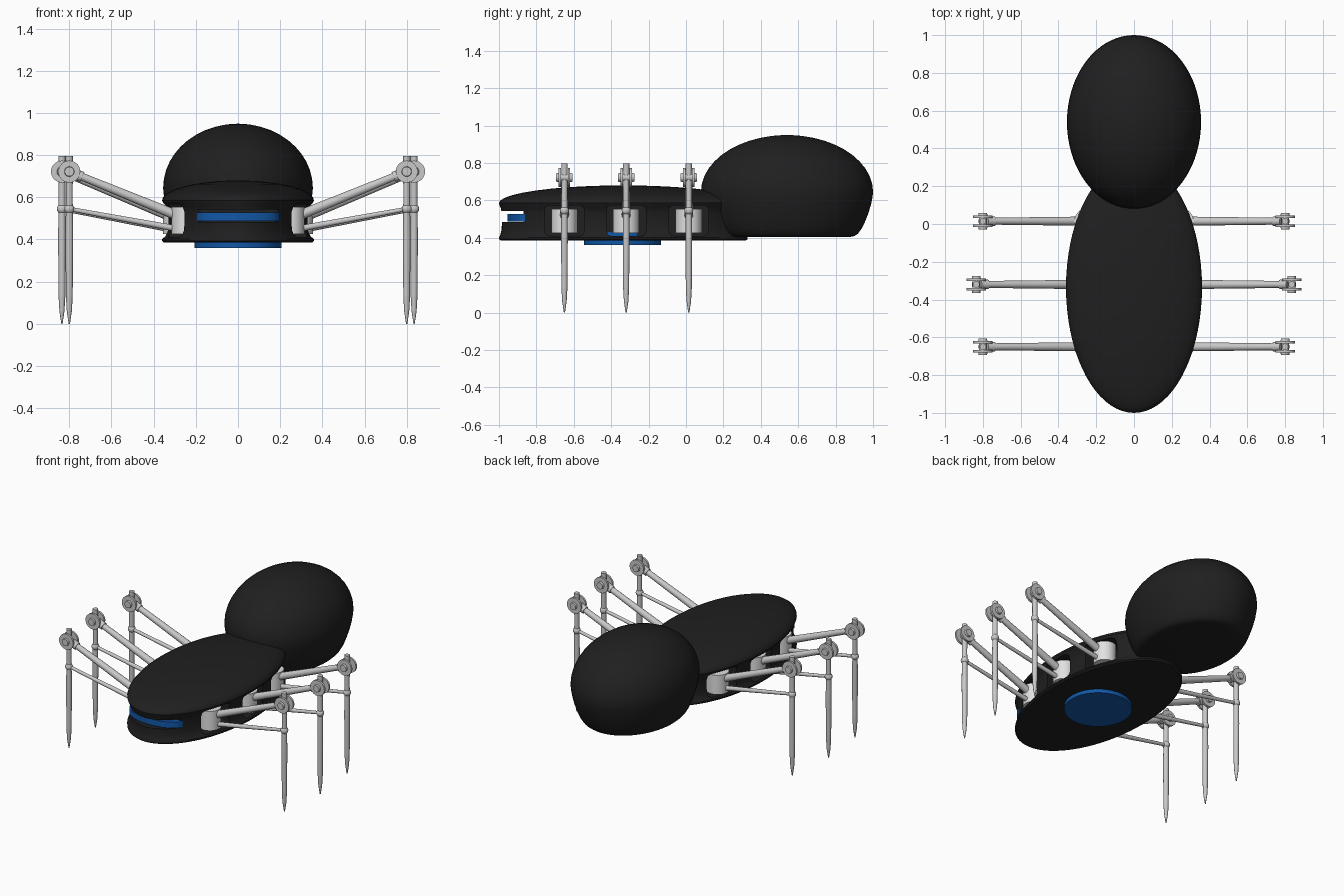
import bpy, bmesh, math
from mathutils import Vector, Matrix

if "Cube" in bpy.data.objects:
    bpy.data.objects.remove(bpy.data.objects["Cube"])


def material(name, rgb):
    m = bpy.data.materials.new(name)
    m.diffuse_color = (*rgb, 1)
    m.use_nodes = True
    m.node_tree.nodes["Principled BSDF"].inputs["Base Color"].default_value = m.diffuse_color
    return m


BLACK = material("black shell", (0.014, 0.014, 0.014))
SILVER = material("silver metal", (0.58, 0.58, 0.58))
PALE = material("pale hip metal", (0.75, 0.75, 0.75))
BLUE = material("blue light", (0.006, 0.095, 0.38))


def finish(bm, name, mat, angle=35):
    bmesh.ops.recalc_face_normals(bm, faces=bm.faces)
    me = bpy.data.meshes.new(name)
    bm.to_mesh(me)
    bm.free()
    ob = bpy.data.objects.new(name, me)
    bpy.context.collection.objects.link(ob)
    if mat:
        me.materials.append(mat)
        smooth(ob, angle)
    return ob


def smooth(ob, angle):
    bpy.ops.object.select_all(action='DESELECT')
    ob.select_set(True)
    bpy.context.view_layer.objects.active = ob
    bpy.ops.object.shade_smooth_by_angle(angle=math.radians(angle))


def loft(name, rings, cy, mat, n=72, angle=35):
    """Stack of elliptical rings (rx, ry, z) centred on (0, cy)."""
    bm = bmesh.new()
    rows = [[bm.verts.new((rx * math.cos(2 * math.pi * i / n),
                           cy + ry * math.sin(2 * math.pi * i / n), z))
             for i in range(n)] for rx, ry, z in rings]
    for a, b in zip(rows, rows[1:]):
        for i in range(n):
            j = (i + 1) % n
            bm.faces.new((a[i], a[j], b[j], b[i]))
    bm.faces.new(rows[0][::-1])
    bm.faces.new(rows[-1])
    return finish(bm, name, mat, angle)


def rod(bm, p, q, r1, r2, n=16):
    p, q = Vector(p), Vector(q)
    d = q - p
    mat = Matrix.Translation((p + q) / 2) @ d.to_track_quat('Z', 'Y').to_matrix().to_4x4()
    bmesh.ops.create_cone(bm, cap_ends=True, segments=n, radius1=r1, radius2=r2,
                          depth=d.length, matrix=mat)


def rounded_box(bm, lo, hi, axis, r):
    """Box whose edges along one axis are rounded."""
    lo, hi = Vector(lo), Vector(hi)
    vs = bmesh.ops.create_cube(bm, size=1, matrix=Matrix.Translation((lo + hi) / 2)
                               @ Matrix.Diagonal((*(hi - lo), 1)))['verts']
    edges = {e for v in vs for e in v.link_edges
             if abs((e.verts[0].co - e.verts[1].co).normalized()[axis]) > 0.9}
    bmesh.ops.bevel(bm, geom=list(edges), offset=r, segments=5, affect='EDGES', profile=0.5)


# Leg stations: name, y, hip x, knee x
STATIONS = [("front", -0.65, 0.245, 0.80),
            ("middle", -0.32, 0.285, 0.835),
            ("rear", 0.015, 0.245, 0.80)]

# Front body: flanged floor, inset wall, shallow dome
RX, RY, CY = 0.36, 0.665, -0.335
wall = [(0.975, 0.985, 0.385), (1.0, 1.0, 0.393), (1.0, 1.0, 0.402), (0.965, 0.99, 0.415),
        (0.935, 0.98, 0.44), (0.925, 0.977, 0.47), (0.925, 0.977, 0.53),
        (0.95, 0.985, 0.557), (0.985, 0.996, 0.572), (1.0, 1.0, 0.585)]
dome = [(math.cos(t), math.cos(t), 0.585 + 0.095 * math.sin(t))
        for t in (math.radians(a) for a in (8, 16, 25, 35, 45, 55, 65, 75, 83, 89))]
body = loft("front_body", [(a * RX, b * RY, z) for a, b, z in wall + dome], CY, BLACK)

# Leg pockets and front light slot cut from the body
bm = bmesh.new()
for _, y, hx, _ in STATIONS:
    for s in (-1, 1):
        x0, x1 = sorted((s * (hx - 0.095), s * 0.5))
        rounded_box(bm, (x0, y - 0.105, 0.41), (x1, y + 0.105, 0.572), 0, 0.025)
rounded_box(bm, (-0.22, -1.1, 0.483), (0.22, -0.87, 0.543), 1, 0.025)
cutter = finish(bm, "pocket_cutter", None)
cutter.hide_render = True
mod = body.modifiers.new("pockets", 'BOOLEAN')
mod.operation, mod.solver, mod.object = 'DIFFERENCE', 'EXACT', cutter
bpy.context.view_layer.objects.active = body
bpy.ops.object.modifier_apply(modifier=mod.name)
bpy.data.objects.remove(cutter)
smooth(body, 35)

# Blue lights: front bar and belly disc
loft("front_light", [(0.195, 0.097, 0.488), (0.195, 0.097, 0.528)], -0.858, BLUE)
loft("belly_light", [(0.206, 0.206, 0.36), (0.206, 0.206, 0.43)], -0.34, BLUE)

# Rear body: egg dome with a flattened underside
low = [(0.74, 0.405), (0.785, 0.409), (0.825, 0.422), (0.865, 0.447), (0.905, 0.484),
       (0.945, 0.53), (0.978, 0.58), (0.995, 0.62)]
top = [(math.cos(t), 0.645 + 0.304 * math.sin(t))
       for t in (math.radians(a) for a in (0, 8, 16, 24, 32, 40, 48, 56, 64, 72, 80, 85, 89))]
loft("rear_body", [(0.355 * r, 0.46 * r, z) for r, z in low + top], 0.54, BLACK, angle=60)

# Six legs
KZ, JZ = 0.722, 0.545
SHIN = [(0.797, 0.017), (0.6, 0.016), (0.4, 0.018), (0.13, 0.016), (0.06, 0.012), (0.0, 0.003)]
for label, y, hx, kx in STATIONS:
    for side, s in (("left", 1), ("right", -1)):
        name = f"{side}_{label}_"

        def P(x, z, dy=0.0):
            return (s * x, y + dy, z)

        # hip drum
        bm = bmesh.new()
        rod(bm, P(hx, 0.425), P(hx, 0.555), 0.07, 0.07, 32)
        finish(bm, name + "hip", PALE)

        # upper arm with its fork, and the thin control rod
        bm = bmesh.new()
        rod(bm, P(hx + 0.04, 0.512), P(kx - 0.02, KZ - 0.008), 0.024, 0.018)
        rod(bm, P(kx - 0.062, KZ - 0.026), P(kx - 0.02, KZ - 0.008), 0.025, 0.025)
        finish(bm, name + "upper_arm", SILVER)
        bm = bmesh.new()
        rod(bm, P(hx + 0.05, 0.452), P(kx, JZ), 0.015, 0.010)
        finish(bm, name + "control_rod", SILVER)

        # knee plates, bosses and axle
        bm = bmesh.new()
        for d in (-1, 1):
            rod(bm, P(kx, KZ, d * 0.018), P(kx, KZ, d * 0.031), 0.052, 0.052, 32)
            rod(bm, P(kx, KZ, d * 0.031), P(kx, KZ, d * 0.044), 0.024, 0.022, 20)
        rod(bm, P(kx, KZ, -0.02), P(kx, KZ, 0.02), 0.02, 0.02)
        finish(bm, name + "knee", SILVER)

        # shin spike with a small pivot collar
        bm = bmesh.new()
        for (z1, r1), (z2, r2) in zip(SHIN, SHIN[1:]):
            rod(bm, P(kx, z1), P(kx, z2), r1, r2)
        bmesh.ops.create_uvsphere(bm, u_segments=16, v_segments=10, radius=0.024,
                                  matrix=Matrix.Translation(P(kx, JZ)))
        finish(bm, name + "shin", SILVER)
